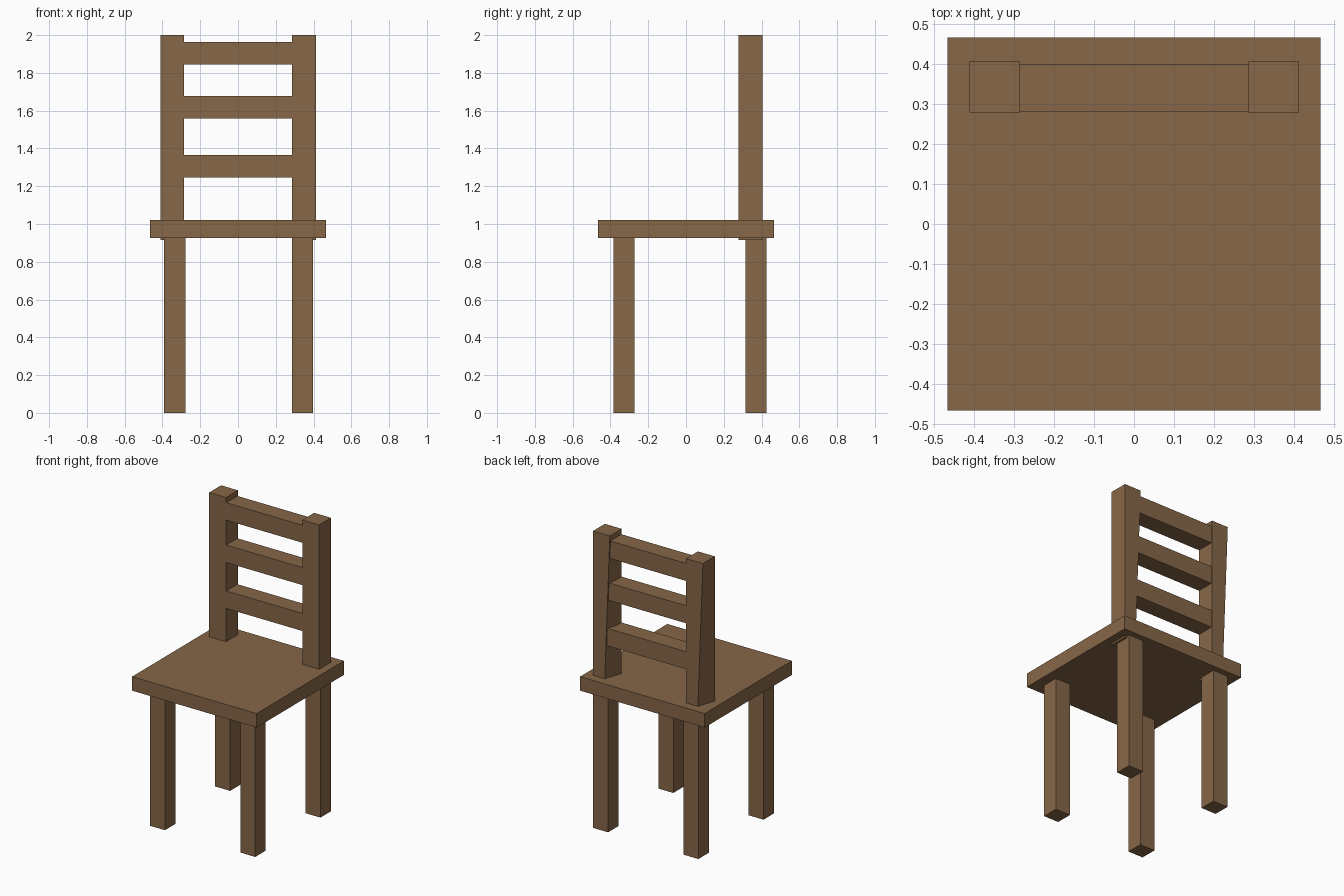
import bpy
import bmesh
from mathutils import Vector

if "Cube" in bpy.data.objects:
    bpy.data.objects.remove(bpy.data.objects["Cube"])

wood = bpy.data.materials.new("brown_wood")
wood.diffuse_color = (0.24, 0.135, 0.065, 1)
wood.use_nodes = True
wood.node_tree.nodes["Principled BSDF"].inputs["Base Color"].default_value = wood.diffuse_color


def box(name, x, y, z, chamfer_shift=0.0):
    """Box from (min, max) ranges; chamfer_shift slides the lower back-left corner inward."""
    bm = bmesh.new()
    bmesh.ops.create_cube(bm, size=1)
    for v in bm.verts:
        low_back_left = v.co.x < 0 and v.co.y > 0 and v.co.z < 0
        v.co = Vector([r[0] if c < 0 else r[1] for c, r in zip(v.co, (x, y, z))])
        if low_back_left:
            v.co.x += chamfer_shift
    mesh = bpy.data.meshes.new(name)
    bm.to_mesh(mesh)
    bm.free()
    mesh.materials.append(wood)
    obj = bpy.data.objects.new(name, mesh)
    bpy.context.collection.objects.link(obj)
    return obj


# Seat slab
box("seat", (-0.467, 0.467), (-0.467, 0.467), (0.927, 1.022))

# Legs and back posts, left and right
for side, leg_x, post_x in (("left", (-0.391, -0.279), (-0.411, -0.285)),
                            ("right", (0.286, 0.398), (0.287, 0.413))):
    box("front_leg_" + side, leg_x, (-0.384, -0.272), (0, 0.95))
    box("back_leg_" + side, leg_x, (0.314, 0.426), (0, 0.95))
    # Back post, with one slightly tapered rear edge
    box("back_post_" + side, post_x, (0.279, 0.406), (0.915, 2.0), 0.042)

# Backrest rails
for i, top in enumerate((1.366, 1.677, 1.964)):
    box(f"back_rail_{i + 1}", (-0.31, 0.33), (0.281, 0.400), (top - 0.119, top))
